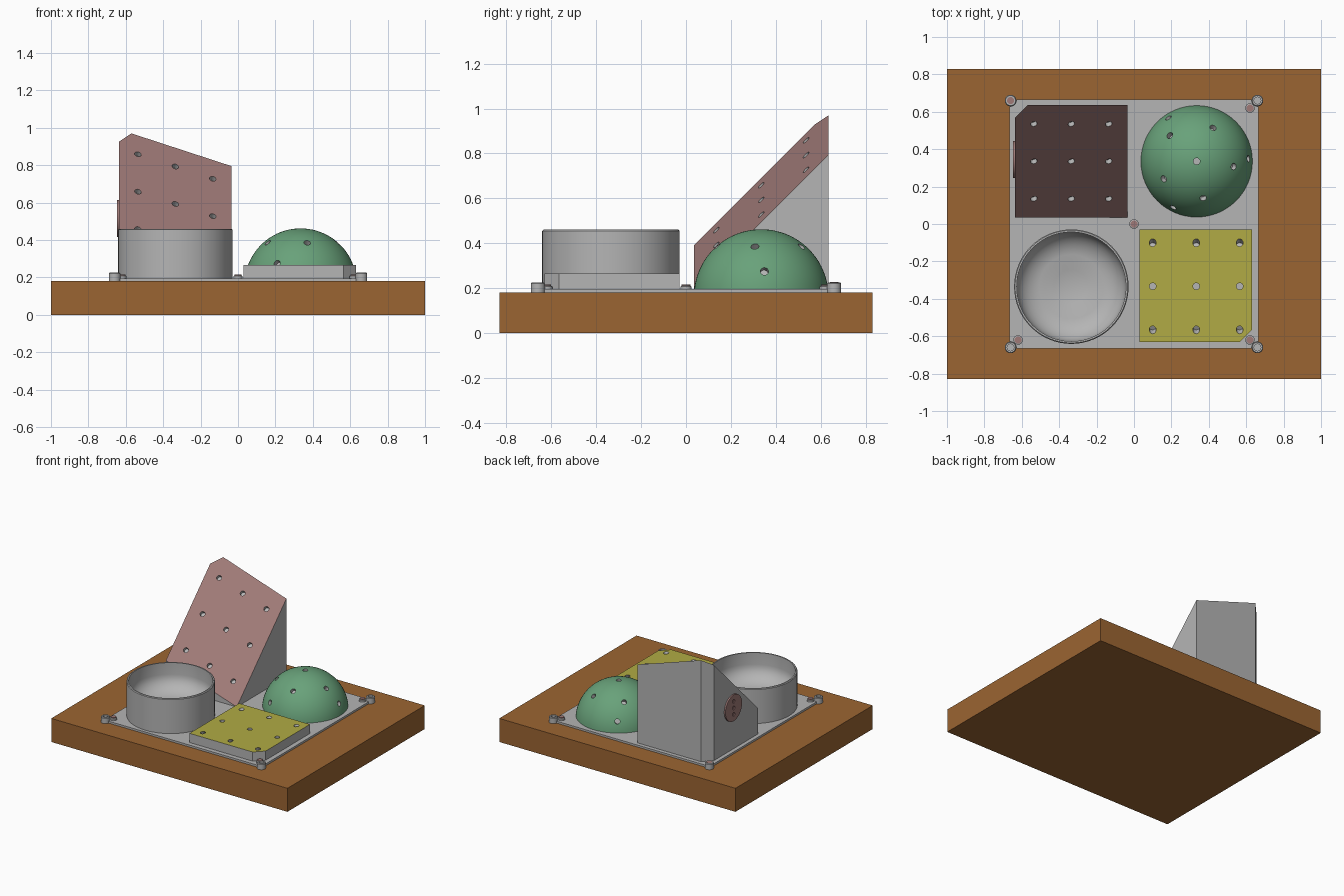
import bpy, bmesh, math
from mathutils import Vector, Matrix

if "Cube" in bpy.data.objects:
    bpy.data.objects.remove(bpy.data.objects["Cube"])


def material(name, rgb):
    m = bpy.data.materials.new(name)
    m.diffuse_color = (*rgb, 1)
    m.use_nodes = True
    m.node_tree.nodes["Principled BSDF"].inputs["Base Color"].default_value = m.diffuse_color
    return m


GRAY = material("gray", (0.46, 0.46, 0.46))
WOOD = material("wood_brown", (0.33, 0.13, 0.032))
ROSE = material("dusty_rose", (0.35, 0.195, 0.185))
GREEN = material("green", (0.14, 0.36, 0.195))
YELLOW = material("yellow", (0.44, 0.41, 0.058))


def finish(bm, name, mats, smooth=False):
    bmesh.ops.recalc_face_normals(bm, faces=bm.faces)
    me = bpy.data.meshes.new(name)
    bm.to_mesh(me)
    bm.free()
    ob = bpy.data.objects.new(name, me)
    bpy.context.collection.objects.link(ob)
    for m in mats:
        me.materials.append(m)
    if smooth:
        smooth_object(ob)
    return ob


def activate(ob):
    bpy.ops.object.select_all(action='DESELECT')
    ob.select_set(True)
    bpy.context.view_layer.objects.active = ob


def smooth_object(ob):
    activate(ob)
    bpy.ops.object.shade_smooth_by_angle(angle=math.radians(30))


def prism(name, outline, z0, top, mats, top_index=0):
    """Upright prism; top(x, y) gives the height of the upper face."""
    bm = bmesh.new()
    lo = [bm.verts.new((x, y, z0)) for x, y in outline]
    hi = [bm.verts.new((x, y, top(x, y))) for x, y in outline]
    n = len(lo)
    bm.faces.new(lo[::-1])
    bm.faces.new(hi).material_index = top_index
    for i in range(n):
        j = (i + 1) % n
        bm.faces.new((lo[i], lo[j], hi[j], hi[i]))
    return finish(bm, name, mats)


def lathe(name, profile, centre, mats, steps=64, index=0):
    """Spin an (r, z) profile around the vertical axis."""
    bm = bmesh.new()
    vs = [bm.verts.new((centre[0] + r, centre[1], z)) for r, z in profile]
    es = [bm.edges.new(p) for p in zip(vs, vs[1:])]
    bmesh.ops.spin(bm, geom=vs + es, cent=(*centre, 0), axis=(0, 0, 1),
                   angle=2 * math.pi, steps=steps)
    bmesh.ops.remove_doubles(bm, verts=bm.verts, dist=1e-5)
    bmesh.ops.dissolve_degenerate(bm, edges=bm.edges, dist=1e-6)
    for f in bm.faces:
        f.material_index = index
    return finish(bm, name, mats, True)


def drill(ob, holes, r=0.018, depth=0.06):
    """Cut round holes given as (point, axis); the inside takes slot 0."""
    bm = bmesh.new()
    for p, axis in holes:
        rot = Vector(axis).to_track_quat('Z', 'Y').to_matrix().to_4x4()
        bmesh.ops.create_cone(bm, cap_ends=True, segments=16, radius1=r, radius2=r,
                              depth=depth, matrix=Matrix.Translation(p) @ rot)
    cutter = finish(bm, "hole_cutter", [])
    cutter.hide_render = True
    mod = ob.modifiers.new("holes", 'BOOLEAN')
    mod.operation = 'DIFFERENCE'
    mod.solver = 'EXACT'
    mod.object = cutter
    activate(ob)
    bpy.ops.object.modifier_apply(modifier=mod.name)
    bpy.data.objects.remove(cutter)
    smooth_object(ob)


def rect(x, y):
    return [(-x, -y), (x, -y), (x, y), (-x, y)]


# Wooden board and the thin mounting plate
prism("wooden_board", rect(1, 0.83), 0, lambda x, y: 0.18, [WOOD])
prism("mounting_plate", rect(0.665, 0.665), 0.18, lambda x, y: 0.195, [GRAY])
Z = 0.195

# Sloped block, tilted in both directions, with a clipped back corner
def slope(x, y):
    return 0.795 - 0.327 * (x + 0.035) + (y - 0.635)

wedge = prism("sloped_block",
              [(-0.635, 0.035), (-0.035, 0.035), (-0.035, 0.635), (-0.57, 0.635), (-0.635, 0.57)],
              Z - 0.003, slope, [GRAY, ROSE], 1)
drill(wedge, [((x, y, slope(x, y)), (0.327, -1, 1))
              for x in (-0.535, -0.335, -0.135) for y in (0.135, 0.335, 0.535)])

# Round badge on the left side of the sloped block
bm = bmesh.new()
bmesh.ops.create_cone(bm, cap_ends=True, segments=48, radius1=0.1, radius2=0.1, depth=0.02,
                      matrix=Matrix.Translation((-0.636, 0.345, 0.515)) @ Matrix.Rotation(math.pi / 2, 4, 'Y'))
badge = finish(bm, "side_disc", [ROSE])
drill(badge, [((-0.646, 0.345, 0.515 + d), (1, 0, 0)) for d in (-0.05, 0, 0.05)], 0.014, 0.012)

# Flat pad with a clipped front corner; holes lean towards the middle row
pad = prism("flat_pad",
            [(0.03, -0.63), (0.565, -0.63), (0.63, -0.565), (0.63, -0.03), (0.03, -0.03)],
            Z - 0.003, lambda x, y: 0.265, [GRAY, YELLOW], 1)
drill(pad, [((x, -0.333 + s * 0.233, 0.265), (0, s * 0.6, 1))
            for x in (0.1, 0.333, 0.565) for s in (-1, 0, 1)])

# Dome with one hole on top, a ring of five and a ring of three
C = Vector((0.335, 0.335, 0.162))
R = 0.3
a0 = math.asin((Z - 0.003 - C.z) / R)
arc = [(R * math.cos(a), C.z + R * math.sin(a))
       for a in [a0 + (math.pi / 2 - a0) * i / 20 for i in range(20)]]
dome = lathe("dome", [(0, Z - 0.003)] + arc + [(0, C.z + R)], C.xy, [GRAY, GREEN], index=1)
dirs = [Vector((0, 0, 1))]
for count, start, rad in ((5, -8, 0.2), (3, 3, 0.278)):
    for i in range(count):
        a = math.radians(start + 360 * i / count)
        dirs.append(Vector((rad * math.cos(a), rad * math.sin(a),
                            math.sqrt(R * R - rad * rad))).normalized())
drill(dome, [(C + d * R, d) for d in dirs])

# Round cup with a stepped rim and a bowl-shaped floor
bowl = [(0.143 + 0.149 * math.sin(t), 0.37 - 0.12 * math.cos(t))
        for t in [math.pi / 2 * (1 - i / 8) for i in range(9)]]
lathe("round_cup", [(0, Z - 0.003), (0.306, Z - 0.003), (0.306, 0.455), (0.301, 0.46),
                    (0.292, 0.46)] + bowl + [(0.09, 0.235), (0, 0.228)],
      (-0.335, -0.335), [GRAY])

# Corner posts with a recessed centre
for sx in (-1, 1):
    for sy in (-1, 1):
        c = (0.66 * sx, 0.66 * sy)
        lathe("corner_post", [(0, 0.18), (0.031, 0.18), (0.031, 0.22), (0.027, 0.225),
                              (0.018, 0.225), (0.018, 0.21), (0, 0.21)], c, [GRAY], 24)

# Small screws beside the posts and in the middle of the plate
for x, y, z in ((0.62, 0.62, 0.195), (-0.62, -0.62, 0.195), (0.62, -0.62, 0.195),
                (0, 0, 0.195), (-0.66, 0.66, 0.205)):
    lathe("screw_collar", [(0, z - 0.005), (0.025, z - 0.005), (0.025, z + 0.012),
                           (0.018, z + 0.016), (0, z + 0.016)], (x, y), [GRAY], 24)
    lathe("screw_head", [(0, z + 0.01), (0.019, z + 0.01), (0.019, z + 0.021),
                         (0, z + 0.021)], (x, y), [ROSE], 24)
